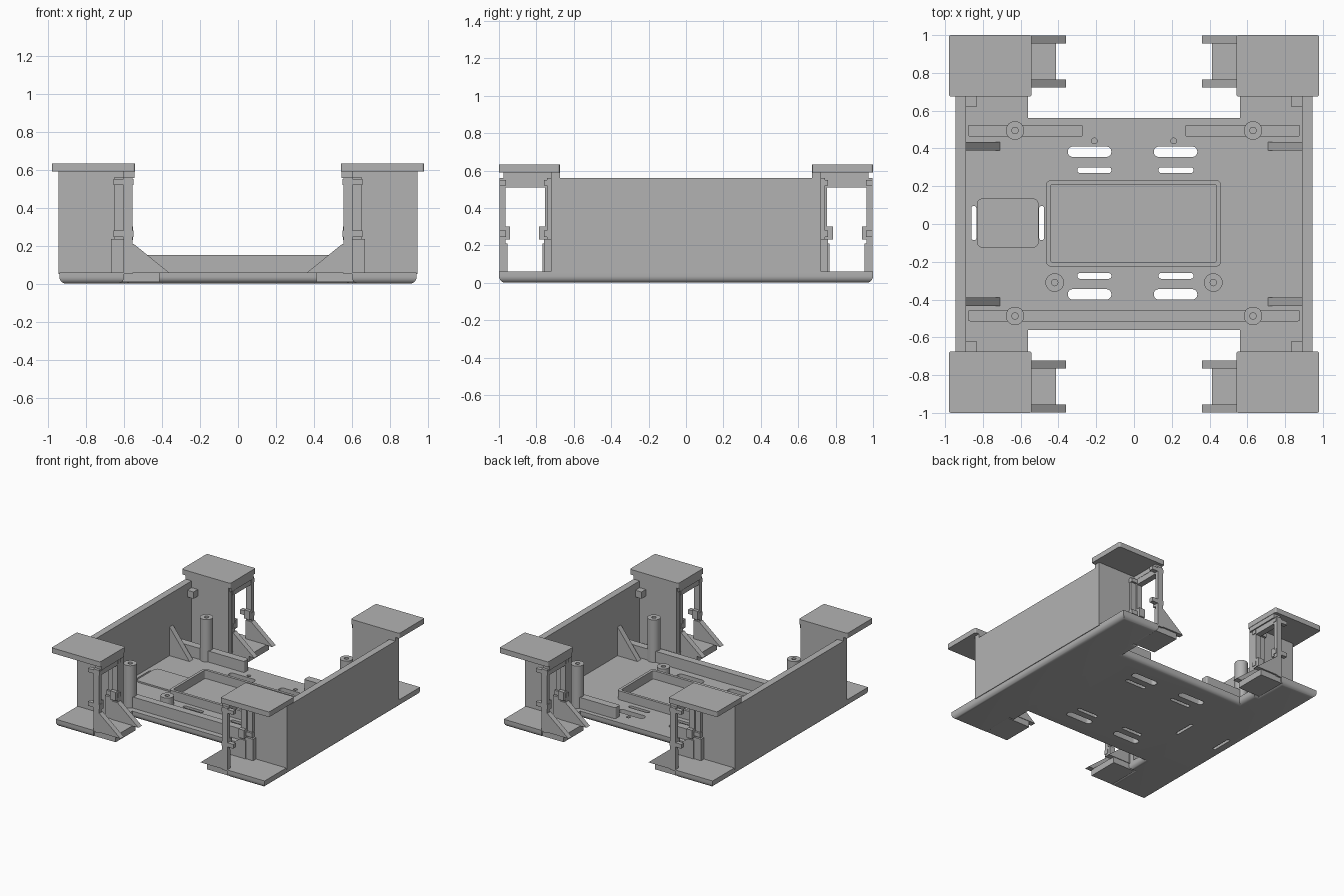
import bpy, bmesh, math
from mathutils import Vector

if "Cube" in bpy.data.objects:
    bpy.data.objects.remove(bpy.data.objects["Cube"])

GREY = (0.45, 0.45, 0.45, 1)
grey = bpy.data.materials.new("plain grey")
grey.use_nodes = True
grey.diffuse_color = GREY
grey.node_tree.nodes["Principled BSDF"].inputs["Base Color"].default_value = GREY


def finish(bm, name):
    bmesh.ops.recalc_face_normals(bm, faces=bm.faces[:])
    mesh = bpy.data.meshes.new(name)
    bm.to_mesh(mesh)
    bm.free()
    mesh.materials.append(grey)
    ob = bpy.data.objects.new(name, mesh)
    bpy.context.collection.objects.link(ob)
    return ob


def prism(name, points, direction):
    """Sweep a flat outline along a direction."""
    bm = bmesh.new()
    face = bm.faces.new([bm.verts.new(p) for p in points])
    made = bmesh.ops.extrude_face_region(bm, geom=[face])["geom"]
    bmesh.ops.translate(bm, vec=Vector(direction),
                        verts=[g for g in made if isinstance(g, bmesh.types.BMVert)])
    return finish(bm, name)


def box(name, x, y, z):
    x, y = sorted(x), sorted(y)
    pts = [(x[0], y[0], z[0]), (x[1], y[0], z[0]), (x[1], y[1], z[0]), (x[0], y[1], z[0])]
    return prism(name, pts, (0, 0, z[1] - z[0]))


def rounded(name, x, y, z, r, steps=5):
    """Upright block with rounded corners in plan."""
    pts = []
    corners = [(x[1], y[1]), (x[0], y[1]), (x[0], y[0]), (x[1], y[0])]
    for i, (cx, cy) in enumerate(corners):
        ox = cx - r if cx == x[1] else cx + r
        oy = cy - r if cy == y[1] else cy + r
        for k in range(steps + 1):
            a = math.pi / 2 * (i + k / steps)
            pts.append((ox + r * math.cos(a), oy + r * math.sin(a), z[0]))
    return prism(name, pts, (0, 0, z[1] - z[0]))


def disc(name, x, y, r, z, n=28):
    pts = [(x + r * math.cos(2 * math.pi * i / n), y + r * math.sin(2 * math.pi * i / n), z[0])
           for i in range(n)]
    return prism(name, pts, (0, 0, z[1] - z[0]))


def select_only(ob):
    bpy.ops.object.select_all(action='DESELECT')
    ob.select_set(True)
    bpy.context.view_layer.objects.active = ob


def cut(ob, cutter):
    mod = ob.modifiers.new("cut", 'BOOLEAN')
    mod.operation, mod.solver, mod.object = 'DIFFERENCE', 'EXACT', cutter
    select_only(ob)
    bpy.ops.object.modifier_apply(modifier=mod.name)
    bpy.data.objects.remove(cutter)


def smooth(ob):
    select_only(ob)
    bpy.ops.object.shade_smooth_by_angle(angle=math.radians(35))


# Floor plate with notches front and back and a rounded lower edge
F = 0.06
quarter = [(0.56, 0.56), (0.56, 0.73), (0.6, 0.73), (0.6, 1), (0.94, 1)]
outline = quarter + [(x, -y) for x, y in reversed(quarter)]
outline += [(-x, -y) for x, y in quarter] + [(-x, y) for x, y in reversed(quarter)]
floor = prism("floor_plate", [(x, y, 0) for x, y in outline], (0, 0, F))
bm = bmesh.new()
bm.from_mesh(floor.data)
low = [e for e in bm.edges if all(v.co.z < 0.01 for v in e.verts)]
bmesh.ops.bevel(bm, geom=low, offset=0.035, segments=5, profile=0.5, affect='EDGES')
bm.to_mesh(floor.data)
bm.free()

# Strap slots, side slits and small holes through the floor
THRU = (-0.1, 0.2)
for x0, x1, y0, y1 in [(-0.35, -0.12, 0.355, 0.41), (0.105, 0.335, 0.355, 0.41),
                       (-0.30, -0.12, 0.27, 0.30), (0.13, 0.315, 0.27, 0.30)]:
    r = (y1 - y0) / 2 - 0.002
    cut(floor, rounded("slot_cutter", (x0, x1), (y0, y1), THRU, r))
    cut(floor, rounded("slot_cutter", (x0, x1), (-y1 + 0.01, -y0 + 0.01), THRU, r))
for x0 in (-0.86, -0.502):
    cut(floor, rounded("slit_cutter", (x0, x0 + 0.025), (-0.085, 0.095), THRU, 0.01))
for x in (-0.21, 0.21):
    cut(floor, disc("hole_cutter", x, 0.44, 0.015, (0.03, 0.2), 16))
smooth(floor)

# Strap pad and battery tray
rounded("strap_pad", (-0.832, -0.505), (-0.125, 0.135), (F - 0.01, F + 0.012), 0.03)
tray = rounded("battery_tray", (-0.465, 0.46), (-0.225, 0.232), (F - 0.01, 0.132), 0.025)
cut(tray, rounded("tray_cutter", (-0.443, 0.438), (-0.203, 0.21), (F + 0.004, 0.3), 0.015))

# Stiffening rails: one across the front, two at the back
rounded("front_rail", (-0.88, 0.88), (-0.515, -0.455), (F - 0.01, 0.15), 0.012)
for side, x in (("right", (-0.88, -0.27)), ("left", (0.27, 0.88))):
    rounded("back_rail_" + side, x, (0.463, 0.525), (F - 0.01, 0.15), 0.012)


# Screw posts with a pilot hole
def post(name, x, y, top):
    ob = disc(name, x, y, 0.049, (F - 0.01, top))
    cut(ob, disc("pilot_cutter", x, y, 0.017, (top - 0.08, top + 0.1), 16))
    smooth(ob)


for s in (-1, 1):
    post("short_post", 0.42 * s, -0.31, 0.13)
    for y in (-0.487, 0.495):
        post("tall_post", 0.63 * s, y, 0.405)

for sx in (-1, 1):
    side = "left" if sx > 0 else "right"

    def xs(a, b):
        return (sx * a, sx * b)

    box("side_wall_" + side, xs(0.89, 0.945), (-0.72, 0.72), (F - 0.01, 0.56))
    for sy in (-1, 1):
        tag = "_" + side + ("_back" if sy > 0 else "_front")

        def ys(a, b):
            return (sy * a, sy * b)

        # Triangular rib bracing the side wall
        prism("wall_rib" + tag, [(sx * 0.895, sy * 0.39, F - 0.01), (sx * 0.71, sy * 0.39, F - 0.01),
                                 (sx * 0.71, sy * 0.39, F), (sx * 0.895, sy * 0.39, 0.30)],
              (0, sy * 0.045, 0))
        box("corner_block" + tag, xs(0.835, 0.9), ys(0.62, 0.69), (0.45, 0.505))

        # Wheel bay: cross wall and top cap
        box("bay_wall" + tag, xs(0.56, 0.945), ys(0.675, 0.722), (F - 0.01, 0.595))
        cap = rounded("bay_cap" + tag, sorted(xs(0.542, 0.98)), sorted(ys(0.675, 1.0)),
                      (0.59, 0.632), 0.012)
        box("cap_lip" + tag, xs(0.545, 0.605), ys(0.69, 0.975), (0.555, 0.595))

        # Motor frame: posts, top bar and wall pads
        box("frame_outer_post" + tag, xs(0.555, 0.603), ys(0.966, 0.998), (F - 0.01, 0.56))
        box("frame_inner_post" + tag, xs(0.555, 0.603), ys(0.715, 0.755), (F - 0.01, 0.56))
        box("frame_top_bar" + tag, xs(0.555, 0.603), ys(0.715, 0.998), (0.51, 0.56))
        box("upper_wall_pad" + tag, xs(0.6, 0.652), ys(0.715, 0.742), (0.23, 0.56))
        box("lower_wall_pad" + tag, xs(0.6, 0.668), ys(0.715, 0.76), (F - 0.01, 0.235))

        # Clips that hold the motor at two heights
        for z0, z1 in ((0.52, 0.55), (0.245, 0.28)):
            box("outer_clip" + tag, xs(0.55, 0.655), ys(0.962, 0.996), (z0, z1))
            box("inner_clip" + tag, xs(0.55, 0.655), ys(0.72, 0.758), (z0, z1))
        for a, b in ((0.94, 0.97), (0.75, 0.785)):
            box("screw_lug" + tag, xs(0.553, 0.603), ys(a, b), (0.23, 0.3))

        # Foot tab with two sloping gussets
        box("foot_tab" + tag, xs(0.412, 0.62), ys(0.727, 0.985), (0.008, F))
        for a, b in ((0.722, 0.766), (0.955, 0.998)):
            prism("foot_gusset" + tag,
                  [(sx * 0.36, sy * a, F - 0.004), (sx * 0.603, sy * a, F - 0.004),
                   (sx * 0.603, sy * a, 0.21), (sx * 0.55, sy * a, 0.21)],
                  (0, sy * (b - a), 0))
